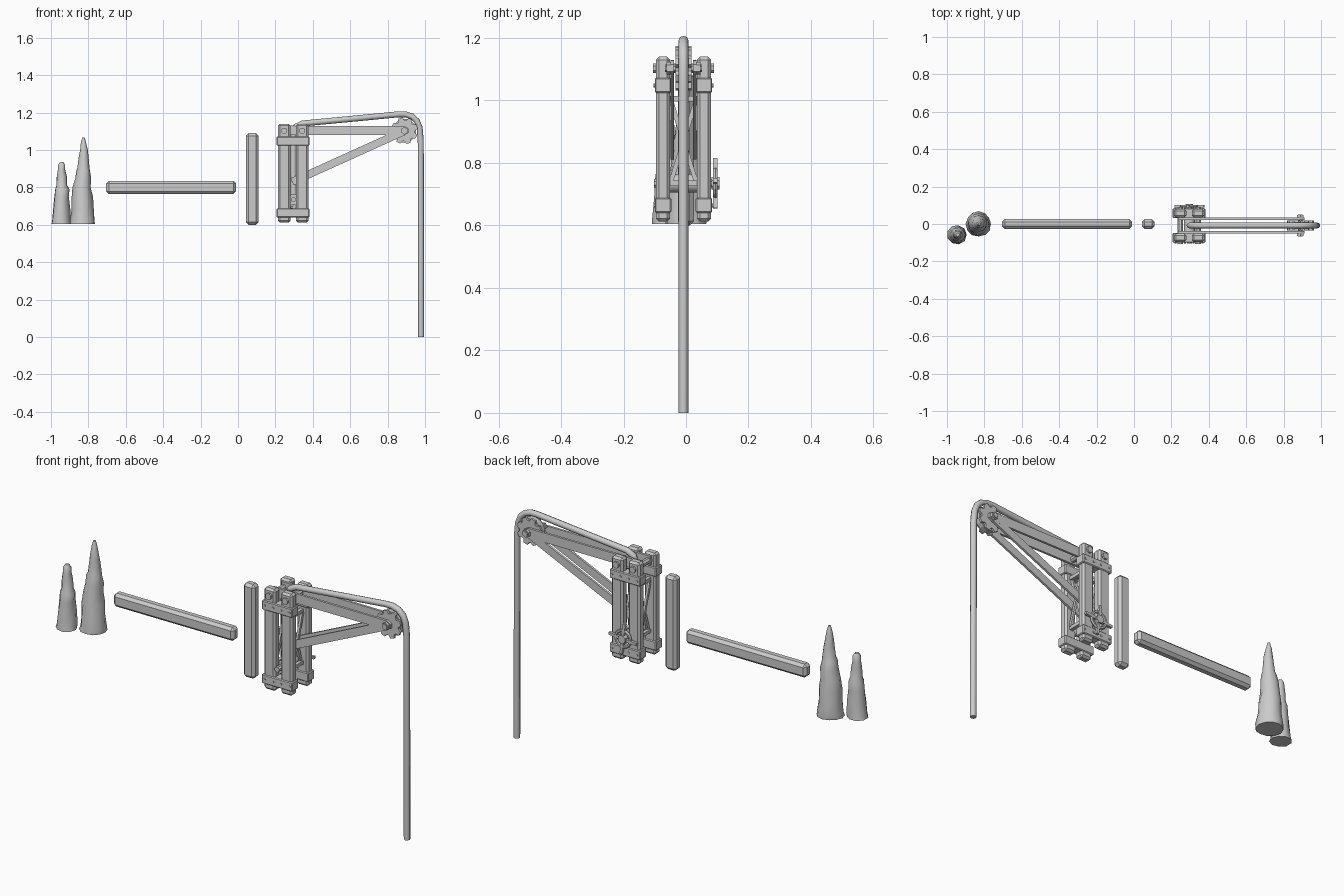
import bpy, bmesh, math, random
from mathutils import Vector, Matrix

if "Cube" in bpy.data.objects:
    bpy.data.objects.remove(bpy.data.objects["Cube"])

random.seed(4)
YC = -0.008  # centre plane of the crane


def finish(name, bm, smooth=None):
    bmesh.ops.recalc_face_normals(bm, faces=bm.faces)
    me = bpy.data.meshes.new(name)
    bm.to_mesh(me)
    bm.free()
    ob = bpy.data.objects.new(name, me)
    bpy.context.collection.objects.link(ob)
    if smooth:
        bpy.ops.object.select_all(action='DESELECT')
        ob.select_set(True)
        bpy.context.view_layer.objects.active = ob
        bpy.ops.object.shade_smooth_by_angle(angle=math.radians(smooth))
    return ob


def box(name, lo, hi, bevel=0.0):
    lo, hi = Vector(lo), Vector(hi)
    bm = bmesh.new()
    bmesh.ops.create_cube(bm, size=1)
    bmesh.ops.scale(bm, vec=hi - lo, verts=bm.verts)
    bmesh.ops.translate(bm, vec=(lo + hi) / 2, verts=bm.verts)
    if bevel:
        bmesh.ops.bevel(bm, geom=bm.edges[:], offset=bevel, segments=1, affect='EDGES')
    return finish(name, bm)


def bar(name, a, b, width, thick, side):
    """Rectangular bar from a to b; thick is measured along the side axis."""
    a, b, s = Vector(a), Vector(b), Vector(side)
    d = (b - a).normalized()
    w = d.cross(s)
    m = Matrix((d * (b - a).length, w * width, s * thick)).transposed().to_4x4()
    m.translation = (a + b) / 2
    bm = bmesh.new()
    bmesh.ops.create_cube(bm, size=1, matrix=m)
    return finish(name, bm)


def prism(name, pts, y0, y1, smooth=None):
    """Extrude an x/z outline along y."""
    bm = bmesh.new()
    f = bm.faces.new([bm.verts.new((x, y0, z)) for x, z in pts])
    ext = bmesh.ops.extrude_face_region(bm, geom=[f])
    bmesh.ops.translate(bm, vec=(0, y1 - y0, 0),
                        verts=[v for v in ext['geom'] if isinstance(v, bmesh.types.BMVert)])
    return finish(name, bm, smooth)


def circle(x, z, r, n):
    return [(x + r * math.cos(2 * math.pi * (i + .5) / n),
             z + r * math.sin(2 * math.pi * (i + .5) / n)) for i in range(n)]


def stalagmite(name, rings, sides):
    """Lumpy stack of rings given as (x, y, z, radius)."""
    bm = bmesh.new()
    loops = []
    for x, y, z, r in rings:
        loops.append([bm.verts.new((x + r * k * math.cos(2 * math.pi * i / sides),
                                    y + r * k * math.sin(2 * math.pi * i / sides), z))
                      for i in range(sides) for k in [random.uniform(.93, 1.05)]])
    for a, b in zip(loops, loops[1:]):
        for i in range(sides):
            j = (i + 1) % sides
            bm.faces.new((a[i], a[j], b[j], b[i]))
    bm.faces.new(loops[0])
    bm.faces.new(loops[-1])
    return finish(name, bm, 50)


# Stalagmites
stalagmite('tall_stalagmite', [
    (-.83, 0, .605, .068), (-.83, 0, .625, .066), (-.832, 0, .68, .059), (-.833, 0, .75, .056),
    (-.834, 0, .80, .049), (-.828, .002, .85, .044), (-.827, 0, .89, .037), (-.826, 0, .905, .033),
    (-.824, 0, .96, .027), (-.824, -.002, 1.0, .021), (-.826, 0, 1.04, .014), (-.826, 0, 1.068, .006)], 12)
stalagmite('short_stalagmite', [
    (-.946, -.057, .605, .052), (-.946, -.057, .62, .05), (-.944, -.057, .69, .045),
    (-.943, -.058, .75, .040), (-.94, -.057, .79, .038), (-.943, -.057, .815, .029),
    (-.943, -.057, .86, .027), (-.944, -.057, .895, .021), (-.943, -.057, .92, .02),
    (-.943, -.057, .935, .01)], 9)

# Loose timbers
box('horizontal_beam', (-.705, -.026, .765), (-.01, .026, .835), .014)
box('upright_beam', (.043, -.026, .60), (.109, .026, 1.09), .014)

# Crane posts in two pairs, with metal bands and bolts
for side, s in (('front', -1), ('back', 1)):
    y0, y1 = sorted((YC + s * .043, YC + s * .088))
    for place, x in (('left', .247), ('right', .343)):
        box(f'{side}_{place}_post', (x - .033, y0, .612), (x + .033, y1, 1.14), .01)
        prism(f'{side}_{place}_post_pin', circle(x, 1.103, .017, 8), YC + s * .08, YC + s * .098)
    for level, z in (('lower', .664), ('upper', 1.048)):
        box(f'{side}_{level}_band', (.206, y0 - .004, z - .024), (.382, y1 + .004, z + .024), .004)
        for i, x in enumerate((.222, .272, .318, .366)):
            prism(f'{side}_{level}_bolt_{i}', circle(x, z, .006, 6), YC + s * .088, YC + s * .096)

# Cross bracing and pins joining the front and back pairs
for place, x in (('left', .247), ('right', .343)):
    prism(f'{place}_cross_pin', circle(x, 1.103, .016, 8), YC - .08, YC + .08)
    for z in (.735, 1.005):
        bar(f'{place}_tie', (x, YC - .045, z), (x, YC + .045, z), .018, .018, (1, 0, 0))
    for s in (-1, 1):
        bar(f'{place}_cross_brace', (x + s * .005, YC - s * .04, .74),
            (x + s * .005, YC + s * .04, 1.0), .014, .012, (1, 0, 0))

# Boom: twin top rails and twin diagonal struts
for side, s in (('front', -1), ('back', 1)):
    y = YC + s * .036
    prism(f'{side}_boom_rail', [(.235, 1.08), (.89, 1.08), (.912, 1.092), (.912, 1.115),
                                (.89, 1.128), (.235, 1.13)], y - .006, y + .006)
    bar(f'{side}_boom_strut', (.29, y, .83), (.885, y, 1.099), .042, .0115, (0, 1, 0))
    prism(f'{side}_pulley_nut', circle(.89, 1.103, .02, 6), YC + s * .04, YC + s * .055)

# Notched pulley with a narrower groove wheel and axle
teeth = [(.89 + r * math.cos(2 * math.pi * (t + o) / 8), 1.103 + r * math.sin(2 * math.pi * (t + o) / 8))
         for t in range(8) for r, o in ((.056, 0), (.072, .2), (.072, .6), (.056, .8))]
for side, s in (('front', -1), ('back', 1)):
    prism(f'{side}_pulley_flange', teeth, YC + s * .014, YC + s * .026)
prism('pulley_groove', circle(.89, 1.103, .064, 16), YC - .015, YC + .015)
prism('pulley_axle', circle(.89, 1.103, .013, 8), YC - .06, YC + .06)

# Winch drum, axle and handwheel
HX, HZ = .296, .735
prism('winch_drum', circle(HX, HZ, .03, 12), YC - .045, YC + .045, 40)
prism('winch_axle', circle(HX, HZ, .014, 8), YC - .095, YC + .115)
prism('handwheel_hub', circle(HX, HZ, .022, 8), .082, .108)
bpy.ops.mesh.primitive_torus_add(location=(HX, .094, HZ), rotation=(math.pi / 2, 0, 0),
                                 major_radius=.042, minor_radius=.008,
                                 major_segments=16, minor_segments=6)
bpy.context.object.name = 'handwheel_rim'
for i in range(4):
    a = i * math.pi / 2 + .12
    c, s = math.cos(a), math.sin(a)
    bar(f'handwheel_handle_{i}', (HX + .01 * c, .094, HZ + .01 * s),
        (HX + .08 * c, .094, HZ + .08 * s), .014, .014, (0, 1, 0))

# Rope: up from the drum, along the boom, over the pulley and down
path = [(.297, .735), (.297, 1.09), (.308, 1.125), (.345, 1.142), (.60, 1.166), (.86, 1.191),
        (.895, 1.191), (.93, 1.18), (.957, 1.155), (.971, 1.12), (.977, 1.05), (.979, 0)]
cu = bpy.data.curves.new('rope', 'CURVE')
cu.dimensions = '3D'
cu.bevel_depth = .016
cu.bevel_resolution = 2
cu.use_fill_caps = True
sp = cu.splines.new('POLY')
sp.points.add(len(path) - 1)
for p, (x, z) in zip(sp.points, path):
    p.co = (x, YC, z, 1)
bpy.context.collection.objects.link(bpy.data.objects.new('rope', cu))
